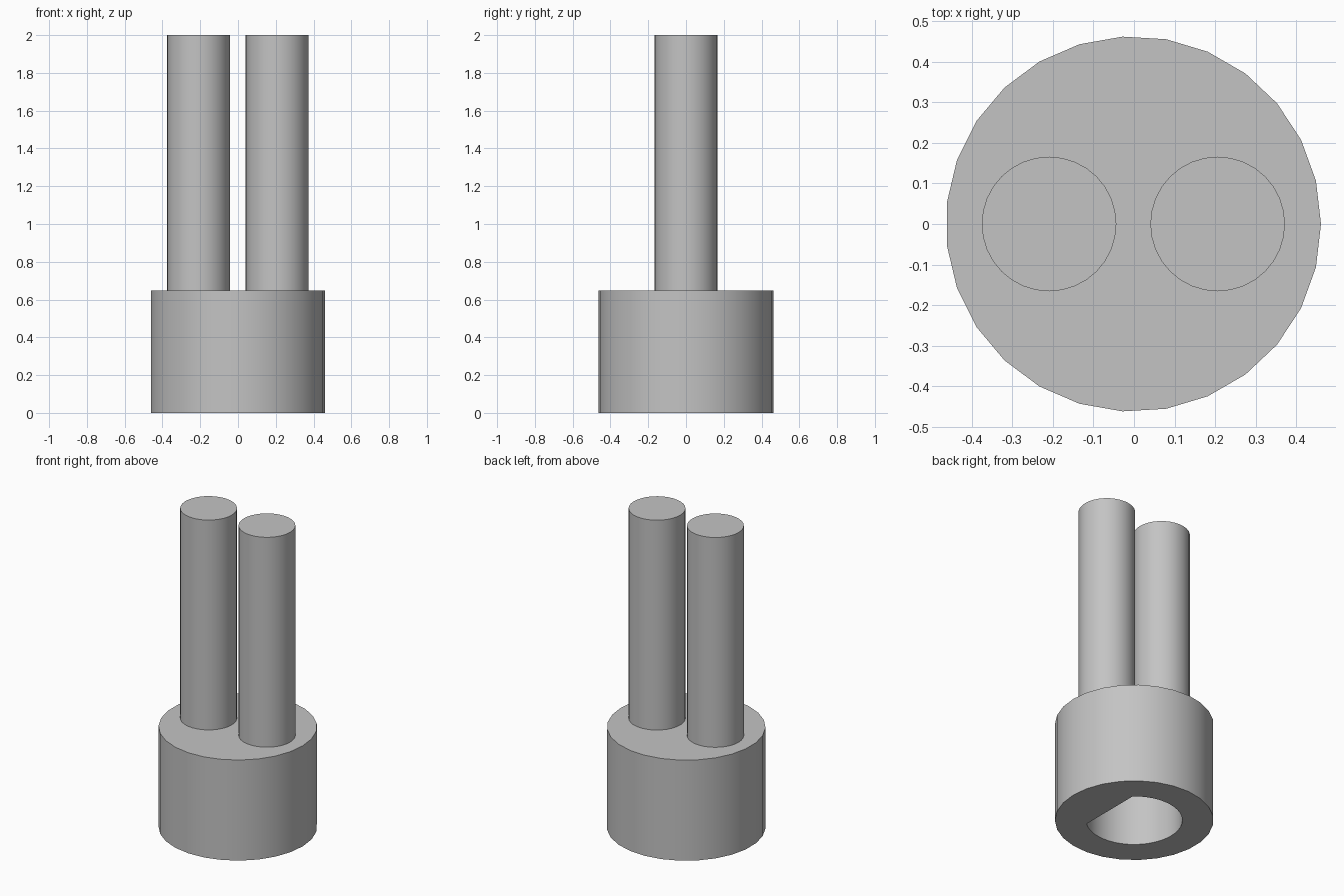
import bpy, bmesh, math

cube = bpy.data.objects.get("Cube")
if cube:
    bpy.data.objects.remove(cube, do_unlink=True)

BASE_R, BASE_H, TOP = 0.463, 0.648, 2.0
PIN_R, PIN_X = 0.166, 0.208
HOLE_R, FLAT_X, HOLE_DEPTH = 0.281, 0.187, 0.54
OFFSET_X = -0.0016

grey = bpy.data.materials.new("light_grey")
grey.use_nodes = True
colour = (0.55, 0.55, 0.55, 1)
grey.diffuse_color = colour
grey.node_tree.nodes["Principled BSDF"].inputs["Base Color"].default_value = colour


def arc(radius, start, end, steps, closed):
    """Points along an arc; a closed arc leaves out the repeated last point."""
    count = steps if closed else steps + 1
    angles = [start + (end - start) * i / steps for i in range(count)]
    return [(radius * math.cos(a), radius * math.sin(a)) for a in angles]


def loop(bm, points, z):
    return [bm.verts.new((x, y, z)) for x, y in points]


def wall(bm, lower, upper):
    for i in range(len(lower)):
        j = (i + 1) % len(lower)
        bm.faces.new((lower[i], lower[j], upper[j], upper[i]))


def finish(bm, name, x):
    bmesh.ops.recalc_face_normals(bm, faces=bm.faces)
    for face in bm.faces:
        face.smooth = True
    mesh = bpy.data.meshes.new(name)
    bm.to_mesh(mesh)
    bm.free()
    mesh.set_sharp_from_angle(angle=math.radians(30))
    mesh.materials.append(grey)
    obj = bpy.data.objects.new(name, mesh)
    obj.location.x = x
    bpy.context.collection.objects.link(obj)


# Round base with a blind D-shaped socket in its underside
bm = bmesh.new()
outline = arc(BASE_R, 0, math.tau, 27, True)
half = math.acos(FLAT_X / HOLE_R)
socket = arc(HOLE_R, half, math.tau - half, 32, False)
outer_low, outer_top = loop(bm, outline, 0), loop(bm, outline, BASE_H)
hole_low, hole_top = loop(bm, socket, 0), loop(bm, socket, HOLE_DEPTH)
wall(bm, outer_low, outer_top)
wall(bm, hole_low, hole_top)
bm.faces.new(outer_top)
bm.faces.new(hole_top)
rim = [e for e in bm.edges if all(abs(v.co.z) < 1e-6 for v in e.verts)]
bmesh.ops.triangle_fill(bm, edges=rim, use_beauty=True, normal=(0, 0, -1))
finish(bm, "socket_base", OFFSET_X)

# Two upright pins
for side, name in ((1, "left_pin"), (-1, "right_pin")):
    bm = bmesh.new()
    circle = arc(PIN_R, 0, math.tau, 32, True)
    low, high = loop(bm, circle, BASE_H), loop(bm, circle, TOP)
    wall(bm, low, high)
    bm.faces.new(low)
    bm.faces.new(high)
    finish(bm, name, side * PIN_X + OFFSET_X)
